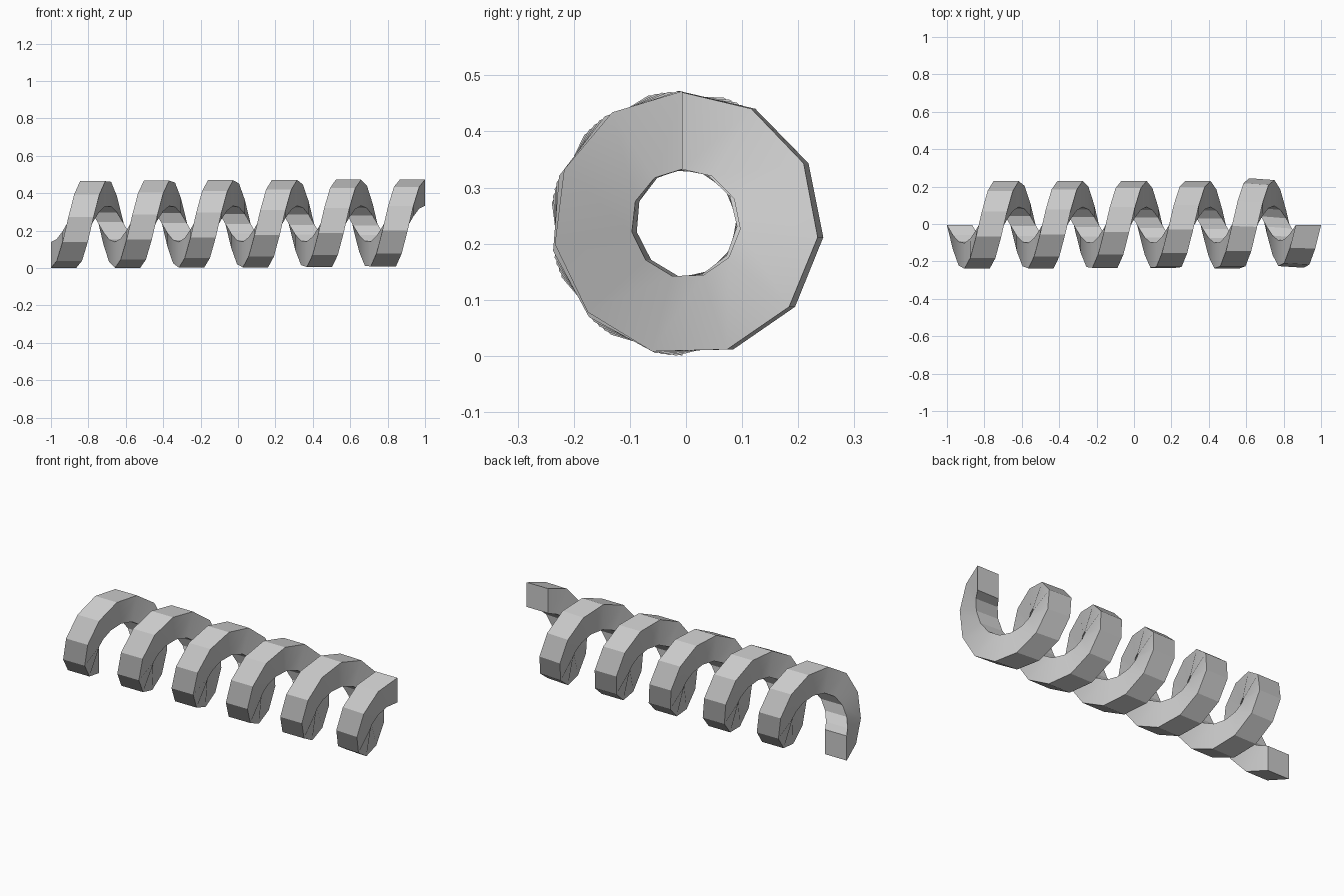
import bpy, bmesh, math

if "Cube" in bpy.data.objects:
    bpy.data.objects.remove(bpy.data.objects["Cube"])

TURNS, STEPS = 5.5, 60
WIDTH, R_OUT, R_IN = 0.135, 0.236, 0.097
AXIS_Y, AXIS_Z = -0.006, 0.236

# square section swept along a coarse helix, bottom -> front -> top -> back
bm = bmesh.new()
rings = []
for i in range(STEPS + 1):
    t = i / STEPS
    a = t * TURNS * 2 * math.pi
    xc = -1 + WIDTH / 2 + t * (2 - WIDTH)
    # the last coil leans slightly out of line
    u = min(max((t * TURNS - 4.4) / 1.1, 0), 1)
    lean = math.sin(math.pi * u) ** 0.6 if 0 < u < 1 else 0
    ring = []
    for dx, r in ((-0.5, R_IN), (0.5, R_IN), (0.5, R_OUT), (-0.5, R_OUT)):
        dx *= WIDTH
        y = AXIS_Y - r * math.sin(a) + lean * (0.012 - 0.08 * dx)
        ring.append(bm.verts.new((xc + dx, y, AXIS_Z - r * math.cos(a))))
    rings.append(ring)

for a, b in zip(rings, rings[1:]):
    for j in range(4):
        k = (j + 1) % 4
        bm.faces.new((a[j], a[k], b[k], b[j]))

# end caps
bm.faces.new(rings[0])
bm.faces.new(rings[-1])
bmesh.ops.recalc_face_normals(bm, faces=bm.faces)

mesh = bpy.data.meshes.new("spiral_coil")
bm.to_mesh(mesh)
bm.free()
coil = bpy.data.objects.new("spiral_coil", mesh)
bpy.context.collection.objects.link(coil)

# smooth flanks, crisp facets
bpy.context.view_layer.objects.active = coil
coil.select_set(True)
bpy.ops.object.shade_smooth_by_angle(angle=math.radians(28))
